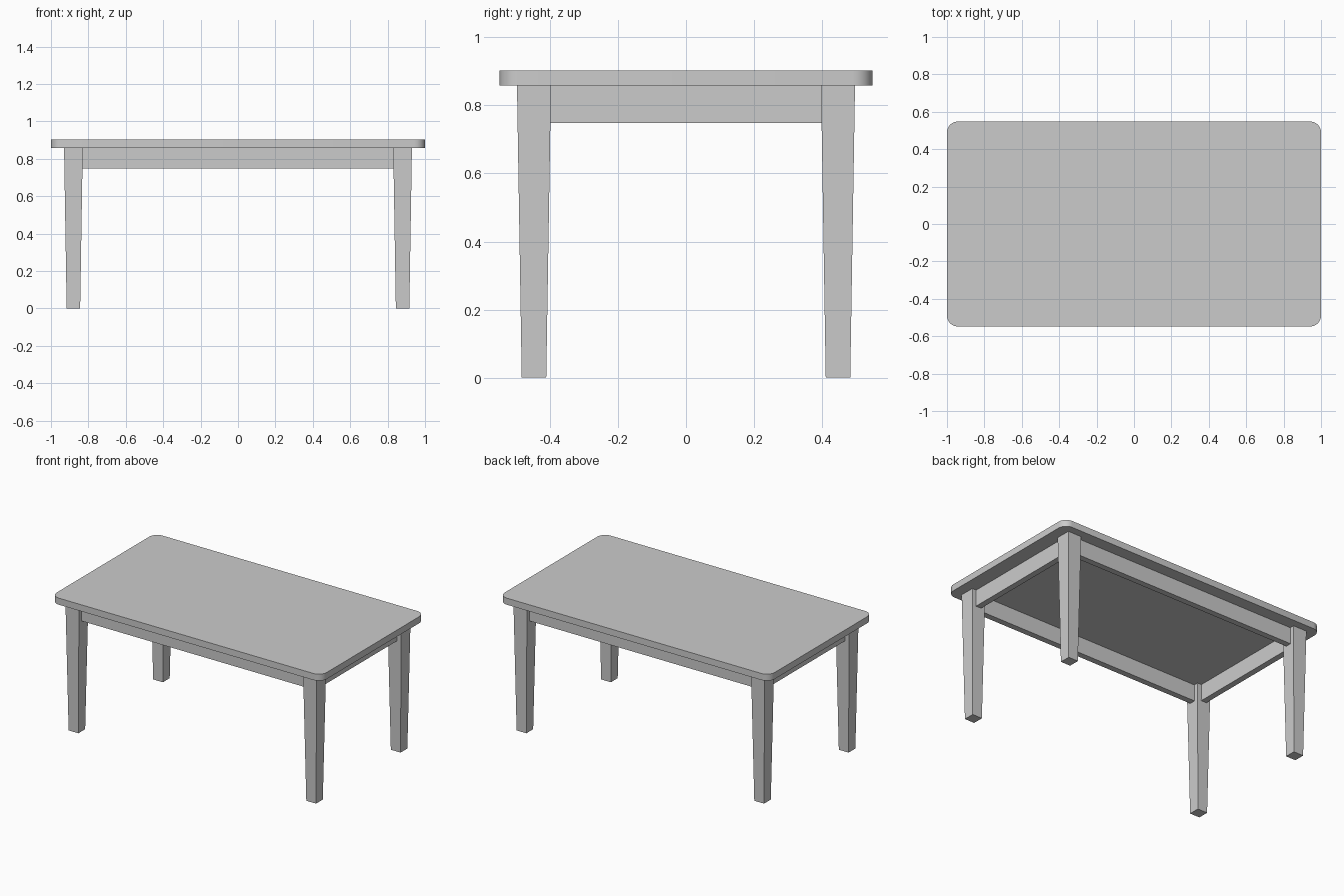
import bpy, bmesh

if "Cube" in bpy.data.objects:
    bpy.data.objects.remove(bpy.data.objects["Cube"])

TOP_Z, SLAB_Z, APRON_Z = 0.903, 0.859, 0.749
LEG_X, LEG_Y = 0.88, 0.447


def finish(name, bm):
    bmesh.ops.recalc_face_normals(bm, faces=bm.faces)
    mesh = bpy.data.meshes.new(name)
    bm.to_mesh(mesh)
    bm.free()
    obj = bpy.data.objects.new(name, mesh)
    bpy.context.collection.objects.link(obj)
    return obj


def box(x, y, half_x, half_y, z0, z1):
    bm = bmesh.new()
    bmesh.ops.create_cube(bm, size=2)
    for v in bm.verts:
        v.co = (x + v.co.x * half_x, y + v.co.y * half_y,
                z0 if v.co.z < 0 else z1)
    return bm


# tabletop: slab with rounded vertical corners
bm = box(0, 0, 1.0, 0.548, SLAB_Z, TOP_Z)
corners = [e for e in bm.edges
           if abs(e.verts[0].co.z - e.verts[1].co.z) > 0.01]
bmesh.ops.bevel(bm, geom=corners, offset=0.058, segments=6,
                profile=0.5, affect='EDGES')
top = finish("tabletop", bm)
bpy.context.view_layer.objects.active = top
top.select_set(True)
bpy.ops.object.shade_smooth_by_angle()

for side, sx in (("left", -1), ("right", 1)):
    # square legs tapering towards the floor
    for end, sy in (("front", -1), ("back", 1)):
        x, y = sx * LEG_X, sy * LEG_Y
        bm = box(x, y, 0.05, 0.05, 0, SLAB_Z)
        for v in bm.verts:
            if v.co.z < 0.01:
                v.co.x = x + (v.co.x - x) * 0.72
                v.co.y = y + (v.co.y - y) * 0.72
        finish(f"{end}_{side}_leg", bm)
    # side aprons between the legs
    finish(f"{side}_apron",
           box(sx * LEG_X, 0, 0.02, LEG_Y - 0.04, APRON_Z, SLAB_Z))

# front and back aprons
for end, sy in (("front", -1), ("back", 1)):
    finish(f"{end}_apron",
           box(0, sy * LEG_Y, LEG_X - 0.04, 0.02, APRON_Z, SLAB_Z))
